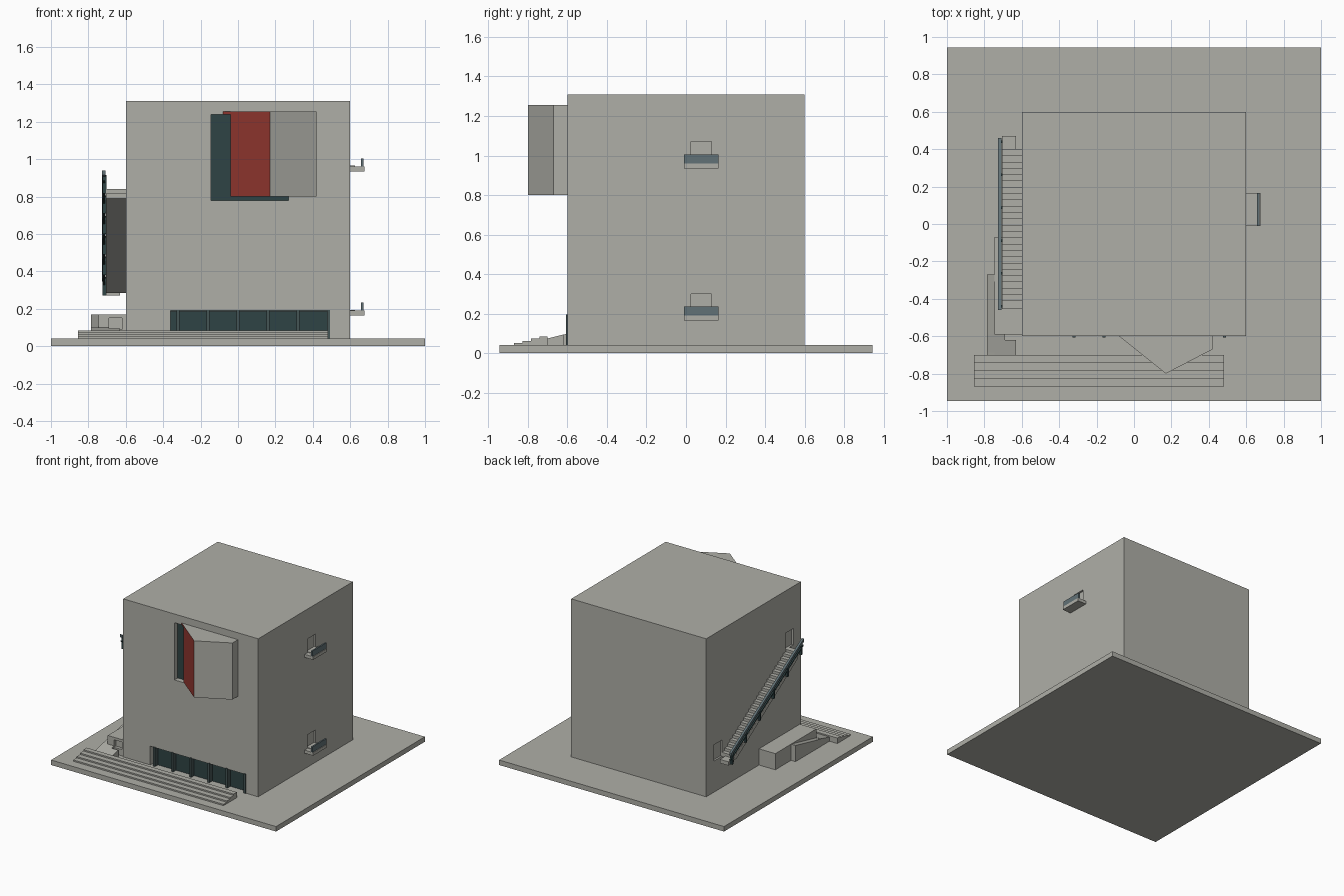
import bpy, bmesh, math

if "Cube" in bpy.data.objects:
    bpy.data.objects.remove(bpy.data.objects["Cube"])


def material(name, rgb):
    m = bpy.data.materials.new(name)
    m.diffuse_color = (*rgb, 1)
    m.use_nodes = True
    m.node_tree.nodes["Principled BSDF"].inputs["Base Color"].default_value = m.diffuse_color
    return m


CONCRETE = material("concrete grey", (0.43, 0.43, 0.39))
RED = material("dark red", (0.30, 0.04, 0.03))
GLASS = material("dark glass", (0.028, 0.056, 0.058))
RAIL = material("blue grey metal", (0.12, 0.165, 0.18))
FRAME = material("window frame", (0.06, 0.09, 0.09))


def prism(name, pts, lo, hi, axis="z", mat=CONCRETE):
    """Extrude a 2D outline: (x, y) along z, or (y, z) along x."""
    bm = bmesh.new()
    place = (lambda p, t: (p[0], p[1], t)) if axis == "z" else (lambda p, t: (t, p[0], p[1]))
    a = [bm.verts.new(place(p, lo)) for p in pts]
    b = [bm.verts.new(place(p, hi)) for p in pts]
    bm.faces.new(a)
    bm.faces.new(b)
    for i in range(len(pts)):
        j = (i + 1) % len(pts)
        bm.faces.new((a[i], a[j], b[j], b[i]))
    bmesh.ops.recalc_face_normals(bm, faces=bm.faces)
    me = bpy.data.meshes.new(name)
    bm.to_mesh(me)
    bm.free()
    ob = bpy.data.objects.new(name, me)
    bpy.context.collection.objects.link(ob)
    me.materials.append(mat)
    return ob


def box(name, x, y, z, mat=CONCRETE):
    return prism(name, [(x[0], y[0]), (x[1], y[0]), (x[1], y[1]), (x[0], y[1])], *z, mat=mat)


def cut(target, x, y, z):
    c = box("cutter", x, y, z)
    c.hide_render = True
    m = target.modifiers.new("opening", "BOOLEAN")
    m.operation, m.solver, m.object = "DIFFERENCE", "EXACT", c
    bpy.context.view_layer.objects.active = target
    bpy.ops.object.modifier_apply(modifier=m.name)
    bpy.data.objects.remove(c, do_unlink=True)


# Ground slab and main block with recessed openings
box("ground_slab", (-1, 1), (-0.945, 0.945), (0, 0.04))
block = box("main_block", (-0.6, 0.6), (-0.6, 0.6), (0.04, 1.31))
cut(block, (-0.145, 0.27), (-0.7, -0.55), (0.78, 1.24))
cut(block, (-0.36, 0.49), (-0.7, -0.56), (0.03, 0.19))
for z in (0.19, 0.96):
    cut(block, (0.585, 0.7), (0.025, 0.13), (z, z + 0.11))
for y, z in ((0.40, 0.29), (-0.505, 0.84)):
    cut(block, (-0.7, -0.585), (y, y + 0.1), (z, z + 0.13))

# Upper window and angled bay with a red side
box("upper_window", (-0.145, 0.27), (-0.558, -0.55), (0.78, 1.24), GLASS)
bay = prism("bay", [(-0.04, -0.6), (-0.04, -0.632), (0.17, -0.8), (0.42, -0.67), (0.42, -0.6)], 0.8, 1.24)
cap = prism("bay_roof", [(-0.08, -0.6), (0.17, -0.8), (0.42, -0.67), (0.42, -0.6)], 1.24, 1.255)
for ob in (bay, cap):
    ob.data.materials.append(RED)
    for f in ob.data.polygons:
        if f.normal.x < -0.3 and f.normal.y < -0.3:
            f.material_index = 1

# Lower window strip and its posts
box("lower_window", (-0.36, 0.49), (-0.568, -0.56), (0.04, 0.19), GLASS)
for i in range(6):
    x = -0.322 + 0.161 * i
    box("window_post", (x - 0.008, x + 0.008), (-0.606, -0.568), (0.04, 0.195), FRAME)
box("window_top_bar", (-0.36, 0.49), (-0.585, -0.568), (0.182, 0.19), FRAME)

# Wide front steps
profile = [(-0.70, 0.04), (-0.87, 0.04)]
for i in range(4):
    z = 0.04 + 0.011 * (i + 1)
    profile += [(-0.87 + 0.043 * i, z), (-0.87 + 0.043 * (i + 1), z)]
profile[-1] = (-0.70, 0.084)
prism("front_steps", profile, -0.855, 0.48, "x")

# Side entrance: annex, ramp, sloping parapet and landing
annex = box("annex", (-0.745, -0.6), (-0.59, -0.07), (0.04, 0.17))
cut(annex, (-0.69, -0.62), (-0.7, -0.565), (0.09, 0.15))
prism("ramp", [(-0.84, 0.04), (-0.59, 0.04), (-0.59, 0.101)], -0.785, -0.69, "x")
prism("ramp_edge", [(-0.84, 0.04), (-0.62, 0.04), (-0.62, 0.094)], -0.69, -0.63, "x")
prism("parapet", [(-0.72, 0.04), (-0.27, 0.04), (-0.27, 0.17), (-0.72, 0.07)], -0.785, -0.745, "x")

# Outside stair on the left wall
N, Y0, Y1, Z0, Z1 = 24, 0.40, -0.41, 0.30, 0.82
dy, dz = (Y1 - Y0) / N, (Z1 - Z0) / N
outline = [(Y0, Z0 - 0.015)]
for i in range(N):
    outline += [(Y0 + dy * i, Z0 + dz * (i + 1)), (Y0 + dy * (i + 1), Z0 + dz * (i + 1))]
outline += [(Y1, Z1 - 0.03), (Y0 + dy, Z0 - 0.015)]
prism("stair_flight", outline, -0.705, -0.6, "x")
box("lower_landing", (-0.705, -0.63), (0.40, 0.47), (0.27, 0.30))
box("upper_landing", (-0.705, -0.6), (-0.455, -0.41), (0.815, 0.84))


# Stair railing
def rail_z(y):
    return 0.37 + (0.46 - y) * 0.57 / 0.92


prism("stair_rail", [(0.46, 0.345), (0.46, 0.37), (-0.46, 0.94), (-0.46, 0.915)], -0.726, -0.708, "x", RAIL)
prism("stair_lower_rail", [(0.46, 0.31), (0.46, 0.32), (-0.46, 0.89), (-0.46, 0.88)], -0.722, -0.71, "x", GLASS)
for i in range(6):
    y = 0.44 - 0.176 * i
    box("rail_post", (-0.724, -0.704), (y - 0.007, y + 0.007), (rail_z(y) - 0.11, rail_z(y) - 0.012), GLASS)

# Small balconies on the right wall
for z in (0.165, 0.935):
    box("balcony_floor", (0.6, 0.675), (-0.01, 0.165), (z, z + 0.025))
    box("balcony_step", (0.585, 0.625), (0.03, 0.13), (z + 0.025, z + 0.03))
    box("balcony_rail", (0.658, 0.67), (-0.01, 0.165), (z + 0.025, z + 0.07), RAIL)
